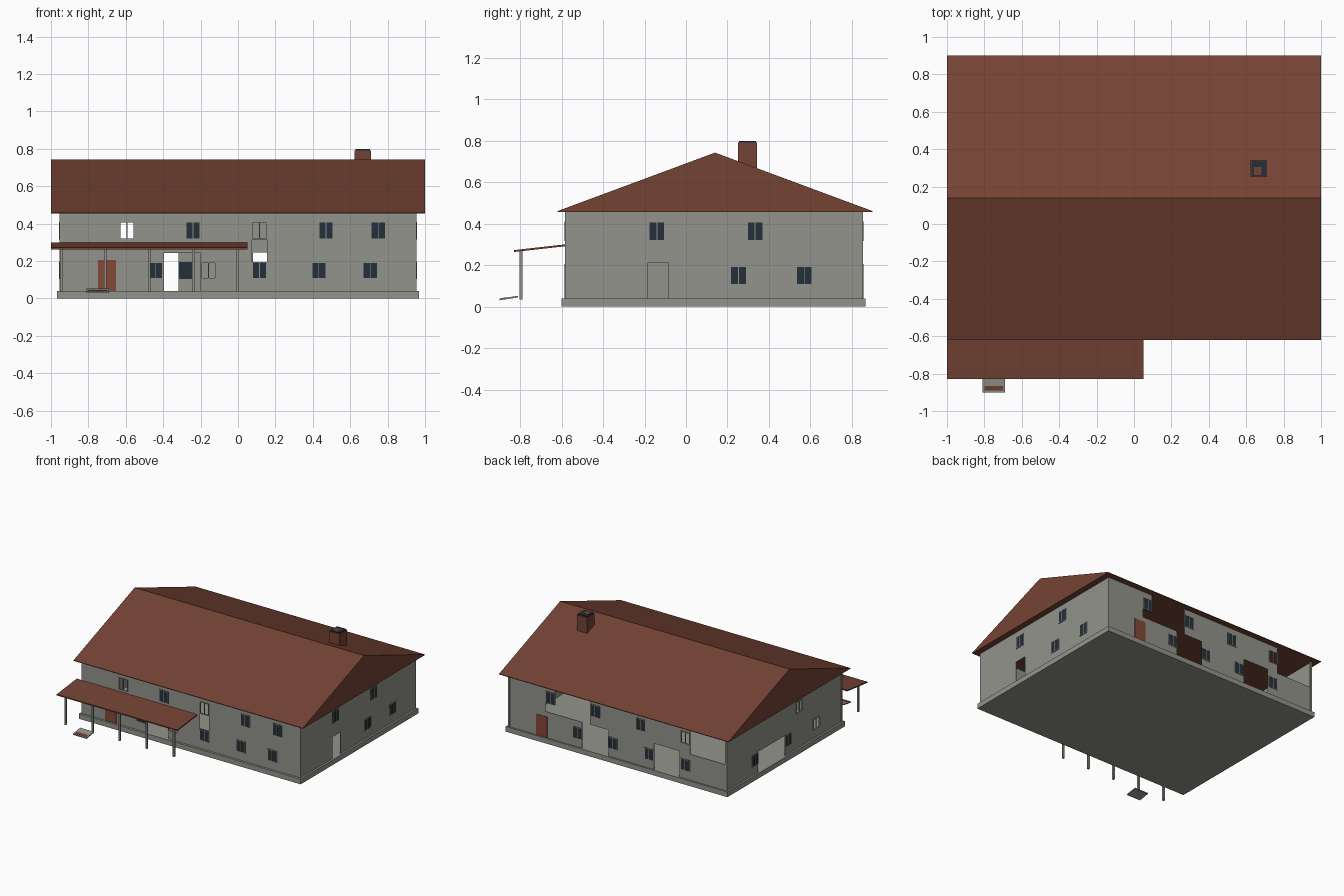
import bpy, bmesh

if "Cube" in bpy.data.objects:
    bpy.data.objects.remove(bpy.data.objects["Cube"])


def mat(name, r, g, b):
    m = bpy.data.materials.new(name)
    m.diffuse_color = (r, g, b, 1)
    m.use_nodes = True
    m.node_tree.nodes["Principled BSDF"].inputs["Base Color"].default_value = m.diffuse_color
    return m


WALL = mat("wall_grey", 0.29, 0.295, 0.26)
ROOF = mat("roof_red_brown", 0.175, 0.055, 0.034)
DOOR = mat("door_red", 0.23, 0.066, 0.037)
GLASS = mat("window_dark", 0.018, 0.03, 0.042)


def finish(name, bm, material):
    bmesh.ops.recalc_face_normals(bm, faces=bm.faces)
    me = bpy.data.meshes.new(name)
    bm.to_mesh(me)
    bm.free()
    me.materials.append(material)
    ob = bpy.data.objects.new(name, me)
    bpy.context.collection.objects.link(ob)
    return ob


def add_box(bm, a, b):
    vs = bmesh.ops.create_cube(bm, size=1)["verts"]
    for v in vs:
        for i in range(3):
            v.co[i] = (a[i] + b[i]) / 2 + v.co[i] * abs(a[i] - b[i])


def box(name, a, b, material):
    bm = bmesh.new()
    add_box(bm, a, b)
    return finish(name, bm, material)


def prism(name, profile, x0, x1, material):
    """Extrude a (y, z) outline along x."""
    bm = bmesh.new()
    f = bm.faces.new([bm.verts.new((x0, y, z)) for y, z in profile])
    ext = bmesh.ops.extrude_face_region(bm, geom=[f])["geom"]
    bmesh.ops.translate(bm, vec=(x1 - x0, 0, 0),
                        verts=[v for v in ext if isinstance(v, bmesh.types.BMVert)])
    return finish(name, bm, material)


# Each side maps (along wall, height, outward distance) to a point
SIDES = {
    "front": lambda u, z, d: (u, -0.58 - d, z),
    "back": lambda u, z, d: (u, 0.85 + d, z),
    "right": lambda u, z, d: (0.95 + d, u, z),
    "left": lambda u, z, d: (-0.95 - d, u, z),
}
SPAN = {"front": (-0.95, 0.95), "back": (-0.95, 0.95),
        "right": (-0.58, 0.85), "left": (-0.58, 0.85)}
UP, LOW = (0.315, 0.41), (0.105, 0.195)
HALF = 0.04  # half width of a window

# Window centres: glazed and empty, each with its storey
GLAZED = {
    "front": [(-0.24, UP), (0.47, UP), (0.75, UP), (-0.44, LOW),
              (0.115, LOW), (0.432, LOW), (0.707, LOW)],
    "back": [(0.586, UP), (0.195, UP), (-0.205, UP), (0.35, LOW),
             (0.04, LOW), (-0.275, LOW), (-0.59, LOW)],
    "right": [(-0.14, UP), (0.333, UP), (0.253, LOW), (0.57, LOW)],
    "left": [(0.5, LOW), (0.085, LOW)],
}
EMPTY = {
    "front": [(-0.593, UP), (0.115, UP), (-0.158, LOW)],
    "back": [(-0.593, UP)],
    "right": [],
    "left": [(-0.05, UP), (-0.265, LOW)],
}
# Openings in the walls: u0, u1, z0, z1
OPEN = {
    "front": [(-0.395, -0.2, 0.04, 0.243), (0.075, 0.155, 0.195, 0.315)],
    "back": [(0.24, 0.545, 0.245, 0.455), (0.545, 0.63, 0.245, 0.315),
             (0.08, 0.31, 0.04, 0.245), (-0.54, -0.317, 0.04, 0.245),
             (-0.94, -0.633, 0.245, 0.455)],
    "right": [(-0.185, -0.085, 0.04, 0.21)],
    "left": [(0.125, 0.46, 0.04, 0.2)],
}

for side, place in SIDES.items():
    # Wall sheet: grid of cells, leaving out those inside an opening
    holes = OPEN[side] + [(c - HALF, c + HALF, z[0], z[1]) for c, z in EMPTY[side]]
    us = sorted({*SPAN[side], *(h[0] for h in holes), *(h[1] for h in holes)})
    zs = sorted({0.04, 0.46, *(h[2] for h in holes), *(h[3] for h in holes)})
    bm = bmesh.new()
    for u0, u1 in zip(us, us[1:]):
        for z0, z1 in zip(zs, zs[1:]):
            u, z = (u0 + u1) / 2, (z0 + z1) / 2
            if any(h[0] < u < h[1] and h[2] < z < h[3] for h in holes):
                continue
            bm.faces.new([bm.verts.new(place(a, b, 0)) for a, b in
                          ((u0, z0), (u1, z0), (u1, z1), (u0, z1))])
    bmesh.ops.remove_doubles(bm, verts=bm.verts, dist=1e-4)
    wall = finish(side + "_wall", bm, WALL)
    mod = wall.modifiers.new("thickness", "SOLIDIFY")
    mod.thickness = 0.004
    mod.offset = 0

    # Glass plates and window frames
    glass, frame = bmesh.new(), bmesh.new()
    for c, (z0, z1) in GLAZED[side]:
        add_box(glass, place(c - HALF, z0, -0.004), place(c + HALF, z1, 0.005))
    for c, (z0, z1) in GLAZED[side] + EMPTY[side]:
        t, e = 0.005, HALF
        bars = [(c - e, c - e + t, z0, z1), (c + e - t, c + e, z0, z1),
                (c - e, c + e, z0, z0 + t), (c - e, c + e, z1 - t, z1),
                (c - 0.002, c + 0.002, z0, z1)]
        for a, b, lo, hi in bars:
            add_box(frame, place(a, lo, -0.003), place(b, hi, 0.0065))
    finish(side + "_window_glass", glass, GLASS)
    finish(side + "_window_frames", frame, WALL)

# Plinth and corner trims
box("plinth", (-0.967, -0.6, 0), (0.967, 0.865, 0.04), WALL)
for sx in (-1, 1):
    for y in (-0.578, 0.848):
        box("corner_trim", (sx * 0.94, y - 0.006, 0.04), (sx * 0.954, y + 0.006, 0.46), WALL)

# Doors
for side, c in (("front", -0.7), ("back", 0.66)):
    p = SIDES[side]
    box(side + "_door", p(c - 0.048, 0.04, -0.003), p(c + 0.048, 0.205, 0.006), DOOR)

# Main roof
prism("main_roof", [(-0.62, 0.455), (0.9, 0.455), (0.9, 0.46), (0.14, 0.742), (-0.62, 0.46)],
      -1, 1, ROOF)

# Chimney with dark cap
box("chimney", (0.622, 0.25, 0.6), (0.712, 0.343, 0.79), ROOF)
box("chimney_cap", (0.628, 0.256, 0.79), (0.706, 0.337, 0.798), GLASS)
box("chimney_flue", (0.642, 0.262, 0.798), (0.682, 0.305, 0.799), ROOF)

# Porch roof and posts
prism("porch_roof", [(-0.83, 0.263), (-0.58, 0.291), (-0.58, 0.3), (-0.83, 0.272)],
      -1, 0.052, ROOF)
for i in range(5):
    x = -0.945 + i * 0.2355
    box("porch_post", (x - 0.0075, -0.803, 0.035), (x + 0.0075, -0.788, 0.272), WALL)

# Sloping entrance step with a red strip
prism("entrance_step", [(-0.9, 0.03), (-0.81, 0.044), (-0.81, 0.052), (-0.9, 0.038)],
      -0.81, -0.69, WALL)
prism("step_strip", [(-0.89, 0.039), (-0.865, 0.043), (-0.865, 0.045), (-0.89, 0.041)],
      -0.8, -0.7, ROOF)
